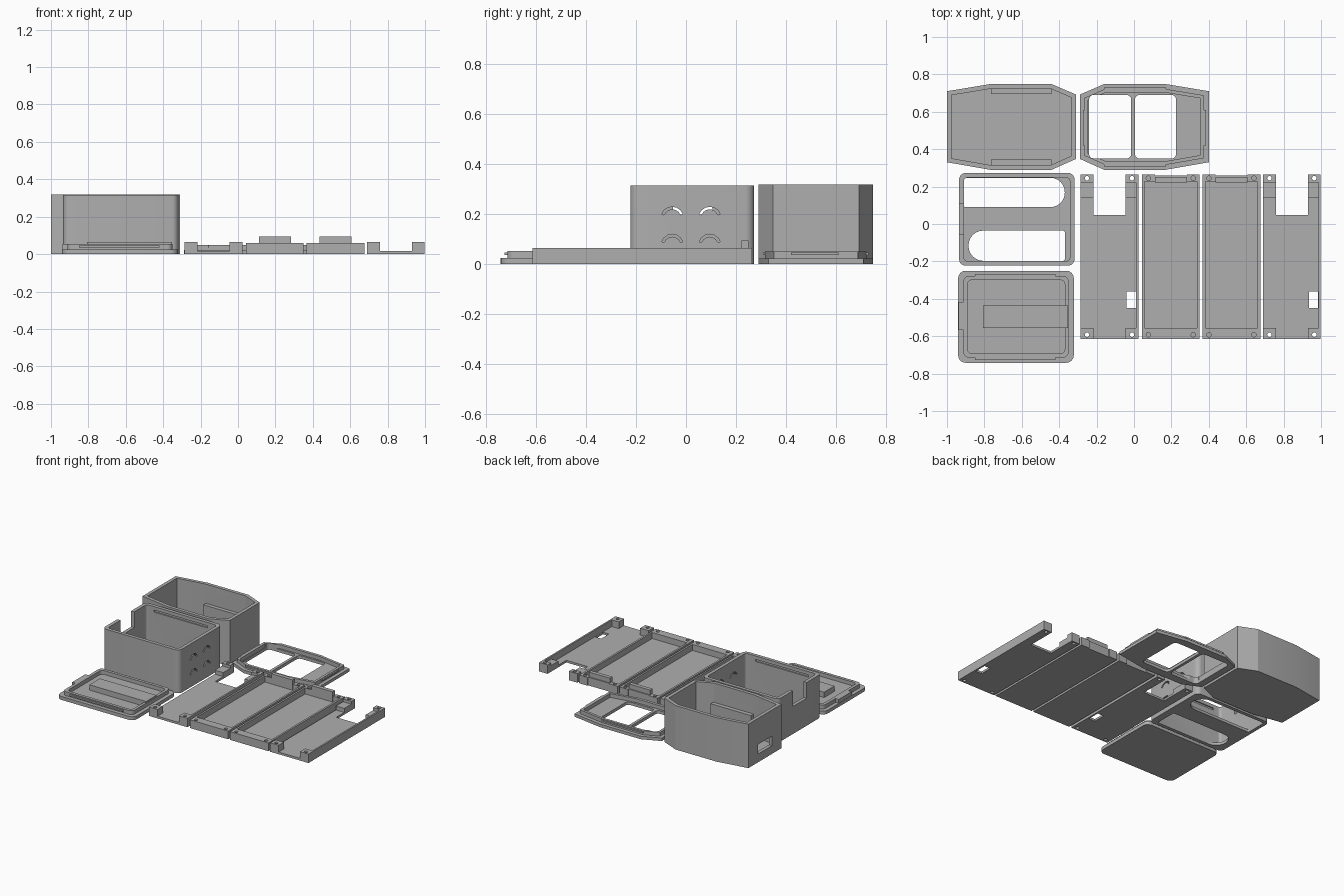
import bpy, bmesh, math
from mathutils import Vector

if "Cube" in bpy.data.objects:
    bpy.data.objects.remove(bpy.data.objects["Cube"])

mat = bpy.data.materials.new("light_grey")
mat.diffuse_color = (0.43, 0.43, 0.43, 1)
mat.use_nodes = True
mat.node_tree.nodes["Principled BSDF"].inputs["Base Color"].default_value = mat.diffuse_color


def prism(name, pts, z0, z1):
    """Solid made by extruding an anticlockwise outline upward."""
    bm = bmesh.new()
    lo = [bm.verts.new((x, y, z0)) for x, y in pts]
    hi = [bm.verts.new((x, y, z1)) for x, y in pts]
    bm.faces.new(lo[::-1])
    bm.faces.new(hi)
    n = len(pts)
    for i in range(n):
        j = (i + 1) % n
        bm.faces.new((lo[i], lo[j], hi[j], hi[i]))
    me = bpy.data.meshes.new(name)
    bm.to_mesh(me)
    bm.free()
    me.materials.append(mat)
    ob = bpy.data.objects.new(name, me)
    bpy.context.collection.objects.link(ob)
    return ob


def rect(x0, x1, y0, y1, r=0.0, rl=None, seg=6):
    """Rectangle outline; r rounds the right corners, rl the left ones."""
    rl = r if rl is None else rl
    pts = []
    for cx, cy, sx, sy, a, q in ((x1, y0, -1, 1, -90, r), (x1, y1, -1, -1, 0, r),
                                 (x0, y1, 1, -1, 90, rl), (x0, y0, 1, 1, 180, rl)):
        if q == 0:
            pts.append((cx, cy))
            continue
        for i in range(seg + 1):
            t = math.radians(a + 90 * i / seg)
            pts.append((cx + sx * q + q * math.cos(t), cy + sy * q + q * math.sin(t)))
    return pts


def box(name, x0, x1, y0, y1, z0, z1):
    return prism(name, rect(x0, x1, y0, y1), z0, z1)


def circle(x, y, r, n=16):
    return [(x + r * math.cos(2 * math.pi * i / n), y + r * math.sin(2 * math.pi * i / n)) for i in range(n)]


def inset(pts, d):
    """Move every side of a convex outline inward by d."""
    out, n = [], len(pts)
    for i in range(n):
        p, a, b = (Vector(pts[k % n]) for k in (i, i - 1, i + 1))
        u, v = (p - a).normalized(), (b - p).normalized()
        nu, nv = Vector((-u.y, u.x)), Vector((-v.y, v.x))
        out.append(tuple(p + (nu + nv) * d / (1 + nu.dot(nv))))
    return out


def combine(ob, others, op):
    """Apply booleans one by one and discard the helper solids."""
    for c in others:
        c.hide_render = True
        m = ob.modifiers.new("b", 'BOOLEAN')
        m.operation, m.solver, m.object = op, 'EXACT', c
        me = bpy.data.meshes.new_from_object(ob.evaluated_get(bpy.context.evaluated_depsgraph_get()))
        ob.modifiers.clear()
        ob.data = me
        bpy.data.objects.remove(c)
    return ob


def cut(ob, *others):
    return combine(ob, others, 'DIFFERENCE')


def add(ob, *others):
    return combine(ob, others, 'UNION')


# Tapered eight-sided case: tray, side pads and a port in the end wall
case = [(-1, 0.33), (-0.77, 0.29), (-0.44, 0.29), (-0.31, 0.348),
        (-0.31, 0.692), (-0.44, 0.748), (-0.77, 0.748), (-1, 0.71)]
o = prism("tapered_case", case, 0, 0.32)
cut(o, prism("c", inset(case, 0.025), 0.02, 0.4),
    box("c", -1.05, -0.95, 0.44, 0.60, 0.06, 0.13))
add(o, box("p", -0.765, -0.44, 0.30, 0.345, 0.01, 0.18),
    box("p", -0.765, -0.44, 0.695, 0.735, 0.01, 0.18))

# Frame cover for the tapered case: plate, raised lip and two windows
cover = [(-0.71 + 0.11 - x - 0.31, y) for x, y in case]
cover = [(x + 0.31, y) for x, y in cover][::-1]
o = prism("frame_cover", cover, 0, 0.022)
lip = prism("lip", inset(cover, 0.026), 0.012, 0.05)
cut(lip, prism("c", inset(cover, 0.045), 0, 0.1))
add(o, lip)
cut(o, *[prism("c", rect(a, b, 0.35, 0.69, 0.025), -0.1, 0.2)
         for a, b in ((-0.24, -0.015), (0.005, 0.225))])
# snap ridges around the lip
for i, (a, b, c, d) in enumerate(((-0.273, -0.262, 0.42, 0.61), (0.372, 0.384, 0.42, 0.61),
                                  (-0.16, 0.17, 0.308, 0.318), (-0.16, 0.17, 0.72, 0.73))):
    box(f"cover_snap_{i}", a, b, c, d, 0.036, 0.047)

# Rectangular case: rounded tray, two floor slots, wall notch
o = prism("vented_case", rect(-0.935, -0.318, -0.223, 0.273, 0.035), 0, 0.315)
cut(o, prism("c", rect(-0.91, -0.343, -0.198, 0.248, 0.02), 0.02, 0.4),
    prism("c", rect(-0.91, -0.37, 0.09, 0.247, 0.077, 0.01), -0.1, 0.1),
    prism("c", rect(-0.885, -0.37, -0.197, -0.035, 0.01, 0.08), -0.1, 0.1),
    box("c", -1.0, -0.90, -0.053, 0.107, 0.2, 0.4),
    box("c", -0.85, -0.42, -0.206, 0.256, 0.275, 0.29))
# curved vent slits in the end wall
for k in range(4):
    cy, cz = (-0.055, 0.095)[k % 2], (0.075, 0.185)[k // 2]
    arc = [math.radians(20 + 140 * i / 6) for i in range(7)]
    pts = [(0.045 * math.cos(t), 0.045 * math.sin(t)) for t in arc]
    pts += [(0.035 * math.cos(t), 0.035 * math.sin(t)) for t in arc[::-1]]
    s = prism("c", pts, -0.05, 0.05)
    for v in s.data.vertices:
        a, b, h = v.co
        v.co = (-0.318 + h, cy + a, cz + b)
    cut(o, s)

# Lid for the rectangular case: rounded plate, lip, raised bar
o = prism("flat_lid", rect(-0.94, -0.322, -0.742, -0.25, 0.04), 0, 0.025)
lip = prism("lip", rect(-0.912, -0.35, -0.715, -0.277, 0.03), 0.012, 0.053)
cut(lip, prism("c", rect(-0.89, -0.37, -0.693, -0.299, 0.025), 0, 0.1))
add(o, lip, box("bar", -0.808, -0.352, -0.555, -0.435, 0.01, 0.064))
box("lid_tab", -0.938, -0.905, -0.567, -0.417, 0.015, 0.053)
for i, y in enumerate((-0.726, -0.277)):
    box(f"lid_snap_{i}", -0.85, -0.42, y, y + 0.011, 0.036, 0.047)

# Outer panels: floor, open bay, corner posts, edge rail, screw holes, window
for i, x in enumerate((-0.285, 0.69)):
    w = 0.308
    o = box(f"outer_panel_{i}", x, x + w, -0.615, 0.265, 0, 0.016)
    cut(o, box("c", x + 0.068, x + 0.24, 0.048, 0.4, -0.1, 0.1))
    add(o, box("rail", x + w - 0.012, x + w, -0.615, 0.265, 0, 0.065))
    for a, b in ((x, x + 0.068), (x + 0.24, x + w)):
        add(o, box("post", a, b, 0.222, 0.265, 0, 0.065),
            box("step", a, b, 0.14, 0.225, 0, 0.045),
            box("foot", a, b, -0.615, -0.555, 0, 0.065))
    cut(o, box("c", x + 0.245, x + 0.295, -0.45, -0.36, -0.1, 0.04),
        *[prism("c", circle(x + dx, y, 0.012), -0.1, 0.2)
          for dx in (0.034, 0.274) for y in (0.245, -0.592)])

# Middle panels: shallow trays with end blocks, tongue and screw holes
for i, x in enumerate((0.043, 0.367)):
    w = 0.308
    o = box(f"middle_panel_{i}", x, x + w, -0.615, 0.258, 0, 0.06)
    cut(o, box("c", x + 0.014, x + w - 0.014, -0.555, 0.228, 0.016, 0.2))
    add(o, box("ear", x, x + 0.068, 0.235, 0.265, 0, 0.06),
        box("ear", x + w - 0.068, x + w, 0.235, 0.265, 0, 0.06),
        box("tongue", x + 0.07, x + 0.24, 0.222, 0.25, 0.02, 0.094))
    cut(o, *[prism("c", circle(x + dx, y, 0.012), 0.02, 0.2)
             for dx in (0.034, 0.274) for y in (0.245, -0.592)])

# Soft shading only on the rounded corners
for ob in bpy.context.scene.objects:
    bpy.ops.object.select_all(action='DESELECT')
    ob.select_set(True)
    bpy.context.view_layer.objects.active = ob
    bpy.ops.object.shade_smooth_by_angle(angle=math.radians(20))
